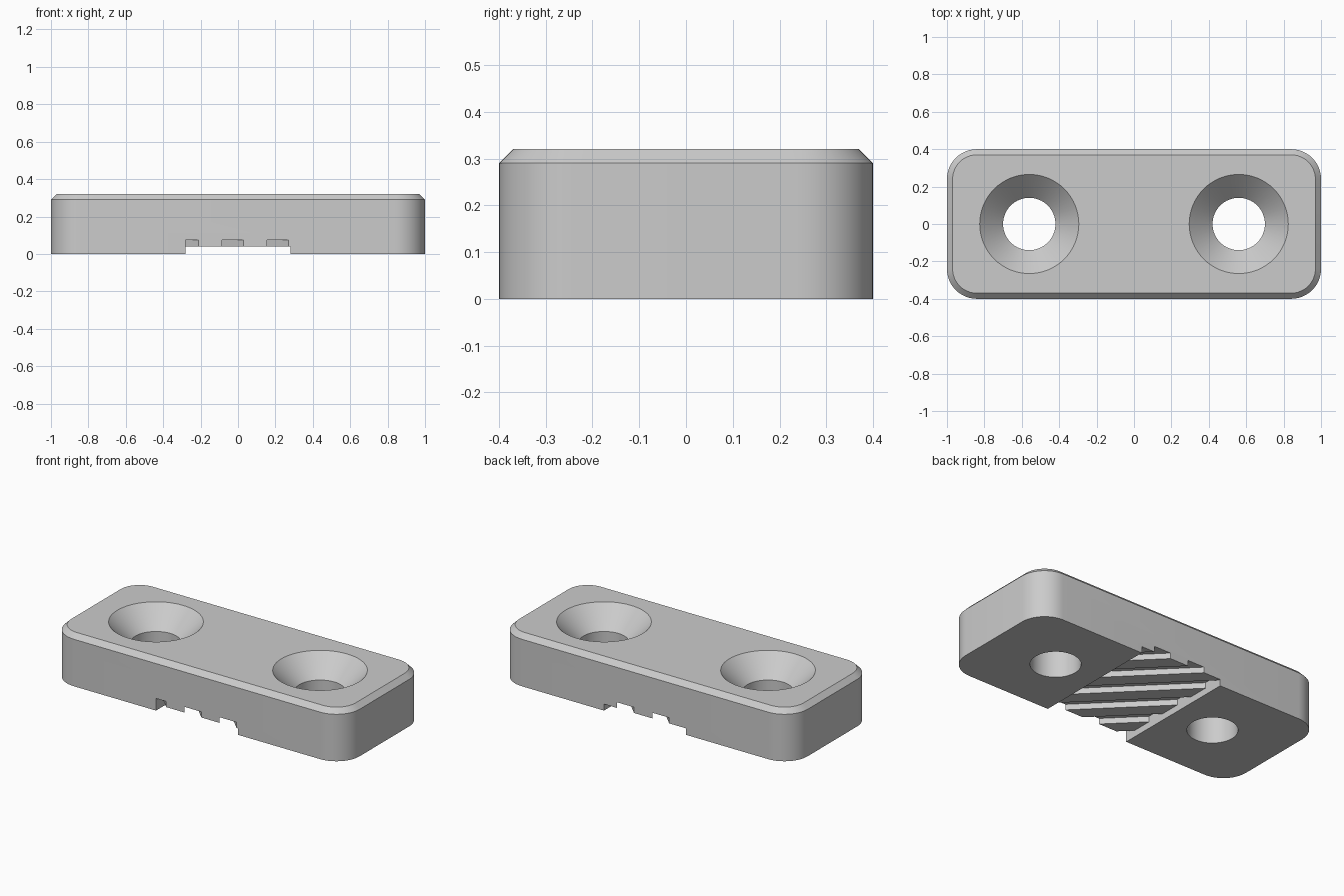
import bpy, bmesh, math

if "Cube" in bpy.data.objects:
    bpy.data.objects.remove(bpy.data.objects["Cube"])

grey = bpy.data.materials.new("light grey")
grey.diffuse_color = (0.6, 0.6, 0.6, 1)
grey.use_nodes = True
grey.node_tree.nodes["Principled BSDF"].inputs["Base Color"].default_value = grey.diffuse_color


def loft(name, rings):
    """Closed solid from stacked rings with matching point counts."""
    bm = bmesh.new()
    loops = [[bm.verts.new(p) for p in ring] for ring in rings]
    n = len(loops[0])
    for low, high in zip(loops, loops[1:]):
        for i in range(n):
            j = (i + 1) % n
            bm.faces.new((low[i], low[j], high[j], high[i]))
    bm.faces.new(loops[0][::-1])
    bm.faces.new(loops[-1])
    bmesh.ops.recalc_face_normals(bm, faces=bm.faces)
    mesh = bpy.data.meshes.new(name)
    bm.to_mesh(mesh)
    bm.free()
    obj = bpy.data.objects.new(name, mesh)
    bpy.context.collection.objects.link(obj)
    mesh.materials.append(grey)
    return obj


def rounded_ring(hx, hy, r, z, steps=12):
    pts = []
    for k, (sx, sy) in enumerate(((1, 1), (-1, 1), (-1, -1), (1, -1))):
        for i in range(steps + 1):
            a = math.pi / 2 * (k + i / steps)
            pts.append((sx * (hx - r) + r * math.cos(a),
                        sy * (hy - r) + r * math.sin(a), z))
    return pts


def circle_ring(x, r, z, n=64):
    return [(x + r * math.cos(math.tau * i / n), r * math.sin(math.tau * i / n), z)
            for i in range(n)]


def box(name, hx, hy, z0, z1):
    return loft(name, [[(-hx, -hy, z), (hx, -hy, z), (hx, hy, z), (-hx, hy, z)]
                       for z in (z0, z1)])


def boolean(target, tool, operation):
    mod = target.modifiers.new(operation, 'BOOLEAN')
    mod.operation, mod.object, mod.solver = operation, tool, 'EXACT'
    bpy.context.view_layer.objects.active = target
    bpy.ops.object.modifier_apply(modifier=mod.name)
    bpy.data.objects.remove(tool)


# Rounded block with a chamfered top rim
plate = loft("mounting_plate", [rounded_ring(1, 0.4, 0.16, 0),
                                rounded_ring(1, 0.4, 0.16, 0.29),
                                rounded_ring(0.97, 0.37, 0.13, 0.32)])

# Countersunk screw holes
for x in (-0.56, 0.56):
    boolean(plate, loft("hole_cutter", [circle_ring(x, 0.14, -0.1),
                                        circle_ring(x, 0.14, 0.195),
                                        circle_ring(x, 0.265, 0.32),
                                        circle_ring(x, 0.265, 0.4)]), 'DIFFERENCE')

# Shallow channel across the underside
boolean(plate, box("channel_cutter", 0.28, 0.6, -0.1, 0.04), 'DIFFERENCE')

# Diagonal grip grooves in the channel ceiling, trimmed to the channel width
for n in range(-2, 4):
    c, w, e = -0.1875 + 0.24 * n, 0.0575, 0.9
    groove = loft("groove_cutter", [[(c - w + e, -e, z), (c + w + e, -e, z),
                                     (c + w - e, e, z), (c - w - e, e, z)]
                                    for z in (-0.05, 0.075)])
    boolean(groove, box("groove_trim", 0.28, 0.6, -0.2, 0.2), 'INTERSECT')
    boolean(plate, groove, 'DIFFERENCE')

# Smooth rounded walls, keep edges crisp
bpy.ops.object.select_all(action='DESELECT')
plate.select_set(True)
bpy.context.view_layer.objects.active = plate
bpy.ops.object.shade_smooth_by_angle(angle=math.radians(25))
